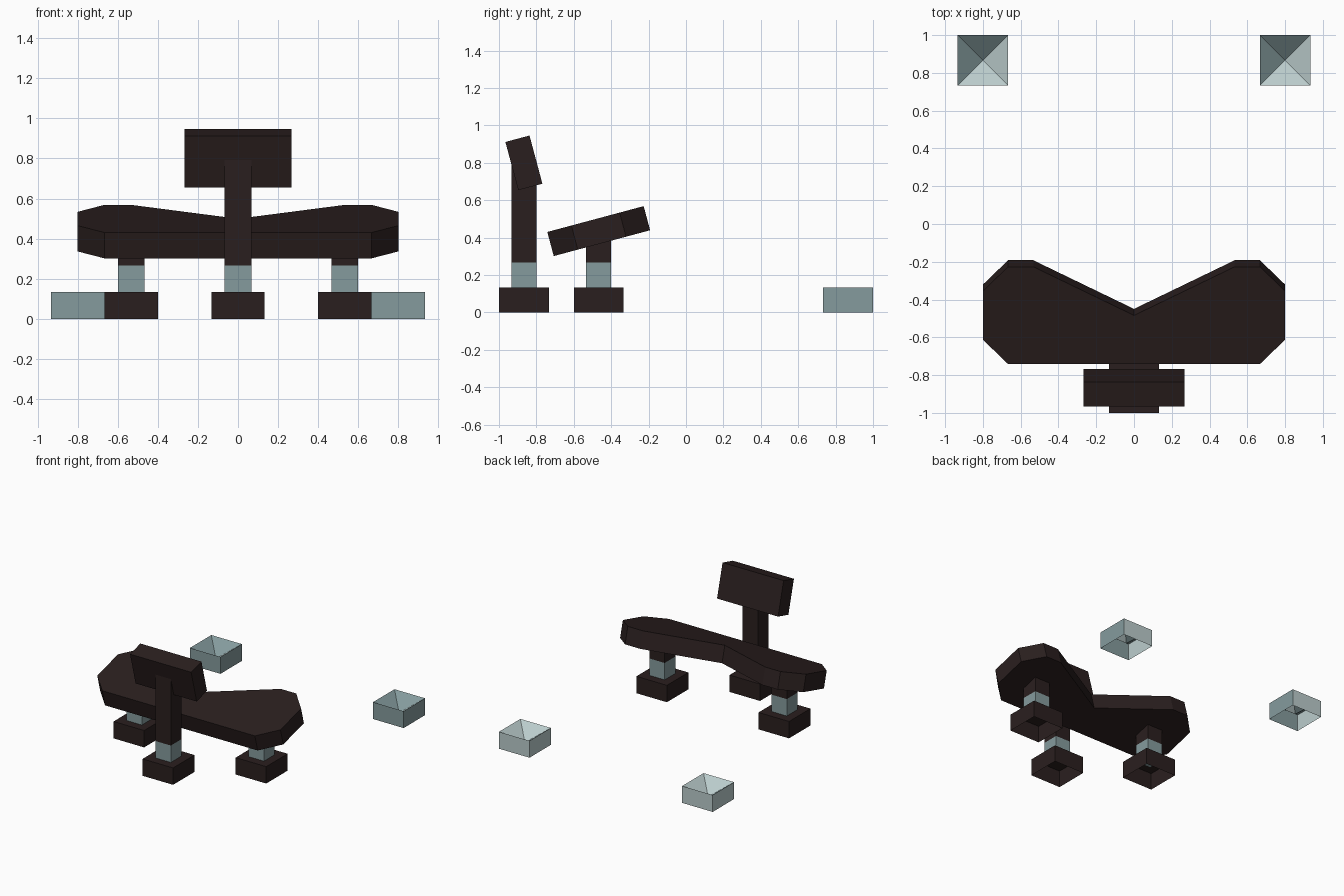
import bpy, bmesh, math
from mathutils import Matrix, Vector

if "Cube" in bpy.data.objects:
    bpy.data.objects.remove(bpy.data.objects["Cube"])


def material(name, rgb):
    m = bpy.data.materials.new(name)
    m.diffuse_color = (*rgb, 1)
    m.use_nodes = True
    m.node_tree.nodes["Principled BSDF"].inputs["Base Color"].default_value = m.diffuse_color
    return m


dark = material("dark brown", (0.023, 0.0135, 0.0132))
grey = material("blue grey", (0.235, 0.33, 0.34))
pale = material("pale grey", (0.50, 0.61, 0.61))

U = 2 / 15  # basic module of the design


def finish(name, bm, mats, loc=(0, 0, 0), tilt=0):
    me = bpy.data.meshes.new(name)
    bm.to_mesh(me)
    bm.free()
    for m in mats:
        me.materials.append(m)
    ob = bpy.data.objects.new(name, me)
    ob.location = loc
    ob.rotation_euler.x = tilt
    bpy.context.collection.objects.link(ob)
    return ob


def box(name, size, centre, mats, tilt=0, open_bottom=False, dish=0):
    bm = bmesh.new()
    bmesh.ops.create_cube(bm, size=1, matrix=Matrix.Diagonal((*size, 1)))
    bm.normal_update()
    bottom = [f for f in bm.faces if f.normal.z < -0.9]
    top = [f for f in bm.faces if f.normal.z > 0.9]
    if dish:  # sink the top into an upside-down pyramid
        apex = bmesh.ops.poke(bm, faces=top)["verts"][0]
        apex.co.z -= dish
    if open_bottom:
        bmesh.ops.delete(bm, geom=bottom, context='FACES_ONLY')
    bm.normal_update()
    if len(mats) > 1:  # second colour on faces turned to the back or left
        for f in bm.faces:
            f.material_index = int(f.normal.y - f.normal.x > 0.1)
    return finish(name, bm, mats, centre, tilt)


def stand(name, x, y, top):
    # hollow foot, grey collar and dark post
    box(name + "_foot", (2 * U, 2 * U, U), (x, y, U / 2), [dark], open_bottom=True)
    box(name + "_collar", (U, U, U), (x, y, 1.5 * U), [grey])
    box(name + "_post", (U, U, top - 2 * U), (x, y, (top + 2 * U) / 2), [dark])


# supports of the desk and the front panel
for side, s in (("left", -1), ("right", 1)):
    stand(side + "_desk", s * 4 * U, -3.5 * U, 0.40)
    # separate dished blocks at the back
    box(side + "_block", (2 * U, 2 * U, U), (s * 6 * U, 6.5 * U, U / 2), [grey, pale],
        open_bottom=True, dish=0.1)
stand("panel", 0, -6.5 * U, 0.80)

# front panel, leaning forward
box("panel", (4 * U, U, 2 * U), (0, -6.5 * U, 0.80), [dark], tilt=math.radians(15))

# notched desk top, tilted up to the back
half = [(5, -2), (6, -1), (6, 1), (5, 2), (4, 2)]
outline = half + [(0, 0)] + [(-x, y) for x, y in reversed(half)]
bm = bmesh.new()
face = bm.faces.new([bm.verts.new((x * U, y * U, -U / 2)) for x, y in outline])
ext = bmesh.ops.extrude_face_region(bm, geom=[face], use_keep_orig=True)
bmesh.ops.translate(bm, vec=Vector((0, 0, U)),
                    verts=[v for v in ext["geom"] if isinstance(v, bmesh.types.BMVert)])
bmesh.ops.recalc_face_normals(bm, faces=bm.faces)
finish("desk_top", bm, [dark], (0, -3.5 * U, 0.435), math.radians(15))
